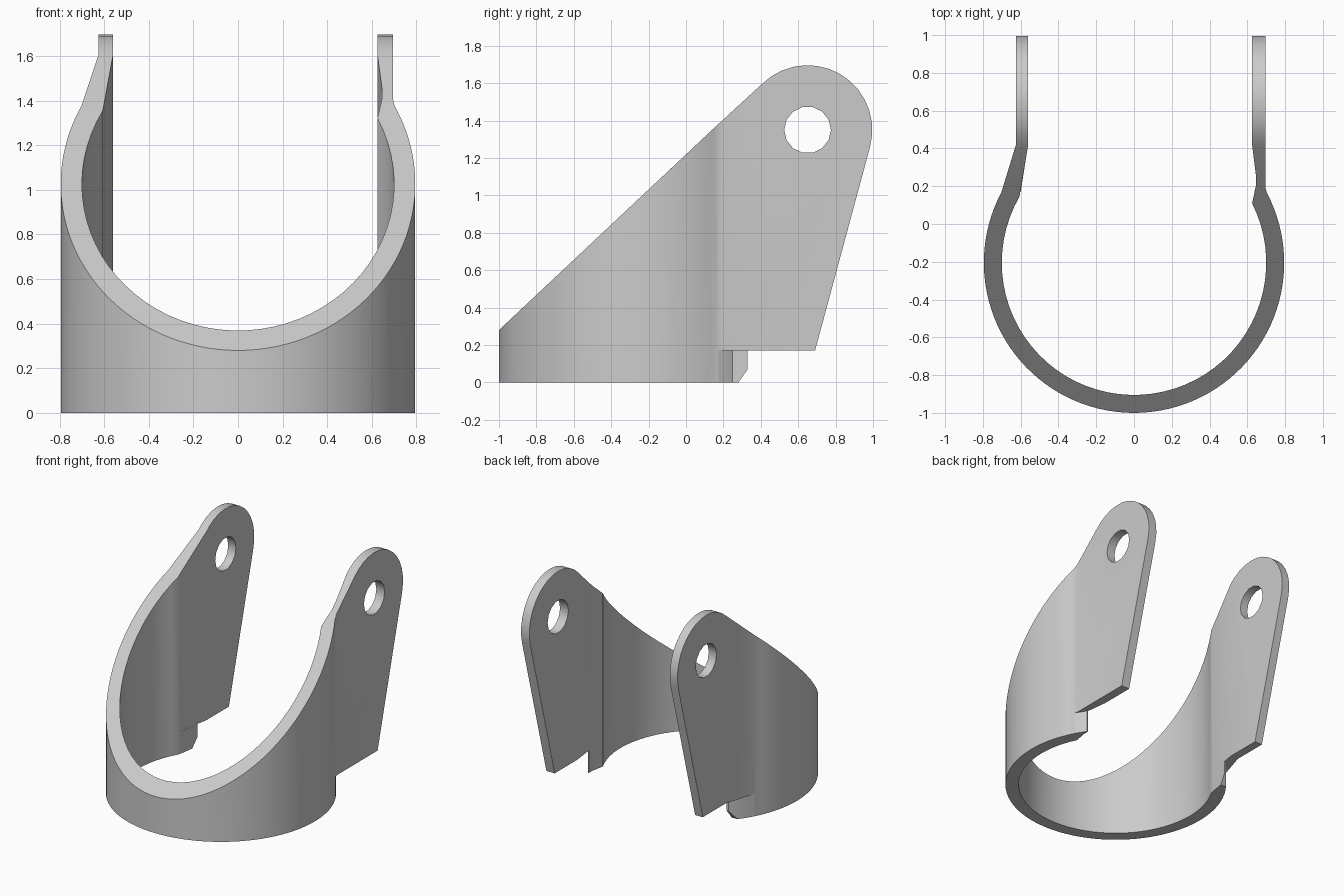
import bpy, bmesh
from math import sin, cos, radians
from mathutils import Vector

cube = bpy.data.objects.get("Cube")
if cube:
    bpy.data.objects.remove(cube, do_unlink=True)

grey = bpy.data.materials.new("bracket_grey")
grey.use_nodes = True
colour = (0.6, 0.6, 0.6, 1)
grey.diffuse_color = colour
grey.node_tree.nodes["Principled BSDF"].inputs["Base Color"].default_value = colour


def arc(cx, cy, r, start, end, steps):
    """Points along an arc, angles in degrees."""
    angles = [radians(start + (end - start) * i / steps) for i in range(steps + 1)]
    return [(cx + r * cos(a), cy + r * sin(a)) for a in angles]


def prism(name, outline, place, direction):
    """Extrude a 2D outline placed in space by the given function."""
    bm = bmesh.new()
    face = bm.faces.new([bm.verts.new(place(u, v)) for u, v in outline])
    result = bmesh.ops.extrude_face_region(bm, geom=[face])
    moved = [g for g in result["geom"] if isinstance(g, bmesh.types.BMVert)]
    bmesh.ops.translate(bm, verts=moved, vec=Vector(direction))
    bmesh.ops.recalc_face_normals(bm, faces=bm.faces)
    mesh = bpy.data.meshes.new(name)
    bm.to_mesh(mesh)
    bm.free()
    mesh.materials.append(grey)
    obj = bpy.data.objects.new(name, mesh)
    bpy.context.collection.objects.link(obj)
    return obj


def cut(obj, side_outline, operation):
    """Trim with a side outline (y, z) running right across the model."""
    cutter = prism("cutter", side_outline, lambda y, z: (-2, y, z), (4, 0, 0))
    cutter.hide_render = True
    bpy.context.view_layer.objects.active = obj
    mod = obj.modifiers.new("trim", "BOOLEAN")
    mod.operation, mod.solver, mod.object = operation, "EXACT", cutter
    bpy.ops.object.modifier_apply(modifier=mod.name)
    bpy.data.objects.remove(cutter, do_unlink=True)


def trimmed(name, plan, side):
    """Solid shared by a plan outline and a side outline."""
    obj = prism(name, plan, lambda x, y: (x, y, -0.5), (0, 0, 3))
    cut(obj, side, "INTERSECT")
    return obj


CY, OUTER, INNER = -0.205, 0.795, 0.70

# Curved strap running into the two side lugs
right_inner = [(0.645, 0.2), (0.645, 0.26), (0.625, 0.42)]
left_inner = [(-0.56, 0.42)]
strap_plan = (
    [(0.695, 1.1), (0.695, 0.2)]
    + arc(0, CY, OUTER, 28, -208, 72)
    + [(-0.625, 0.42), (-0.625, 1.1), (-0.56, 1.1)] + left_inner
    + arc(0, CY, INNER, -210, 26.7, 48)
    + right_inner + [(0.625, 1.1)]
)
strap_side = (
    [(-1.1, 0), (0.17, 0), (0.17, 0.17), (0.69, 0.17)]
    + arc(0.65, 1.35, 0.346, -15, 135, 14)
    + [(0.15, 1.36), (-1, 0.28), (-1.1, 0.186)]
)
strap = trimmed("strap_with_lugs", strap_plan, strap_side)
cut(strap, arc(0.65, 1.35, 0.125, 0, 360 * 13 / 14, 13), "DIFFERENCE")

# Tapered ends of the lower band, below the lugs
left_tab = trimmed(
    "band_end_left",
    arc(0, CY, OUTER, 26, 36, 4) + [(0.645, 0.26), (0.645, 0.2), (0.632, 0.15)],
    [(0.17, 0), (0.25, 0), (0.25, 0.17), (0.17, 0.17)],
)
right_tab = trimmed(
    "band_end_right",
    arc(0, CY, OUTER, 154, 136.7, 6) + [(-0.573, 0.34), (-0.603, 0.15)],
    [(0.17, 0), (0.28, 0), (0.33, 0.07), (0.33, 0.17), (0.17, 0.17)],
)

# Smooth curved walls with crisp rims
bpy.ops.object.select_all(action="DESELECT")
for obj in (strap, left_tab, right_tab):
    obj.select_set(True)
bpy.context.view_layer.objects.active = strap
bpy.ops.object.shade_smooth_by_angle(angle=radians(28))
